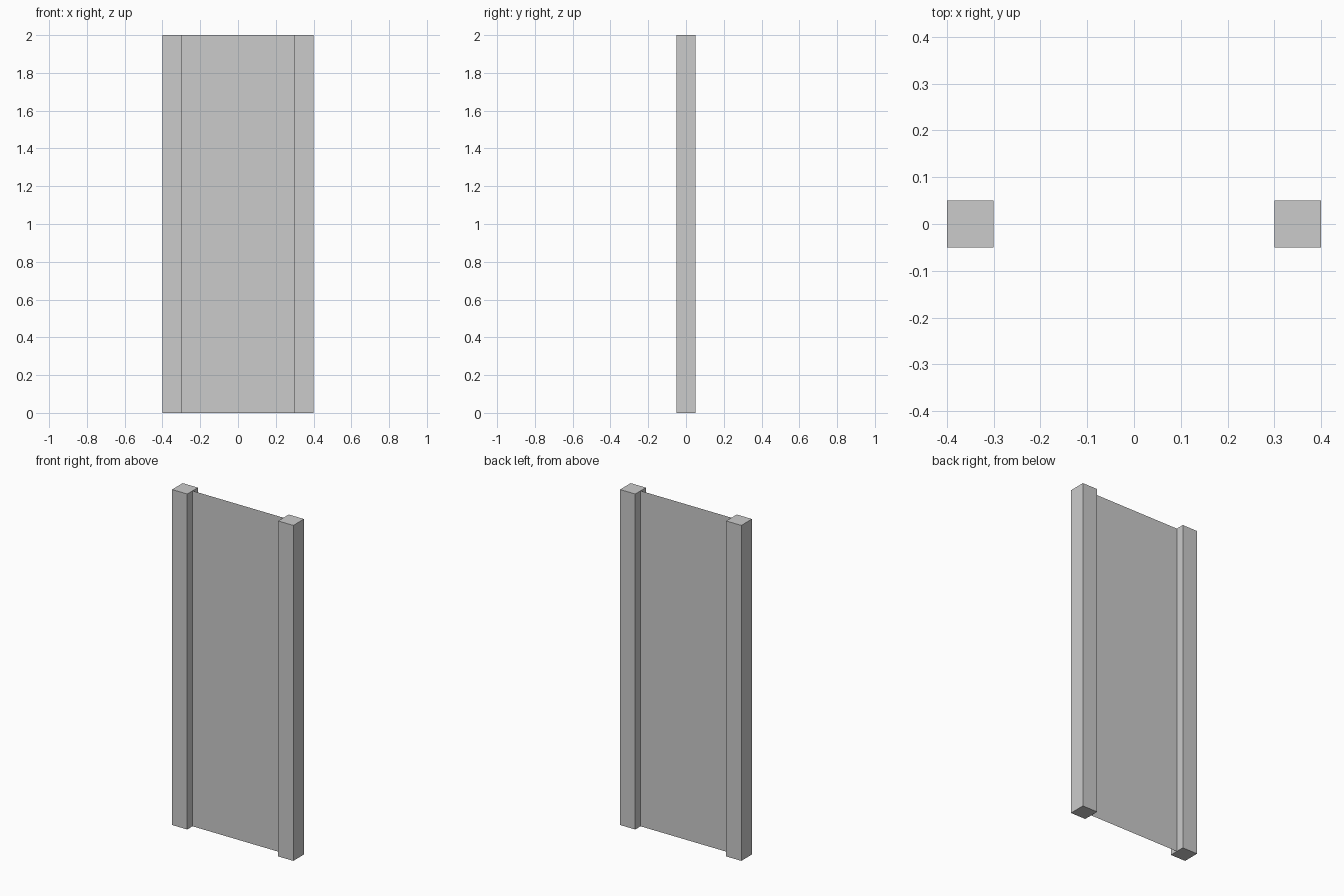
import bpy
import bmesh
from mathutils import Matrix, Vector

if "Cube" in bpy.data.objects:
    bpy.data.objects.remove(bpy.data.objects["Cube"])

HEIGHT = 2.0
POST = 0.1      # square post width
POST_X = 0.35   # post centre distance from the middle
PANEL_W = 2 * POST_X - POST


def add_object(name, bm):
    mesh = bpy.data.meshes.new(name)
    bm.to_mesh(mesh)
    bm.free()
    obj = bpy.data.objects.new(name, mesh)
    bpy.context.collection.objects.link(obj)
    return obj


# Square posts on both sides
for side, x in (("left", -POST_X), ("right", POST_X)):
    bm = bmesh.new()
    bmesh.ops.create_cube(bm, size=1)
    bmesh.ops.scale(bm, vec=Vector((POST, POST, HEIGHT)), verts=bm.verts)
    bmesh.ops.translate(bm, vec=Vector((x, 0, HEIGHT / 2)), verts=bm.verts)
    add_object(f"{side}_post", bm)

# Thin sheet panel spanning between the posts
bm = bmesh.new()
bmesh.ops.create_grid(bm, x_segments=1, y_segments=1, size=0.5)
bmesh.ops.scale(bm, vec=Vector((PANEL_W, HEIGHT, 1)), verts=bm.verts)
bmesh.ops.rotate(bm, cent=Vector((0, 0, 0)), verts=bm.verts,
                 matrix=Matrix.Rotation(1.5707963267948966, 3, 'X'))
bmesh.ops.translate(bm, vec=Vector((0, 0, HEIGHT / 2)), verts=bm.verts)
add_object("panel", bm)
